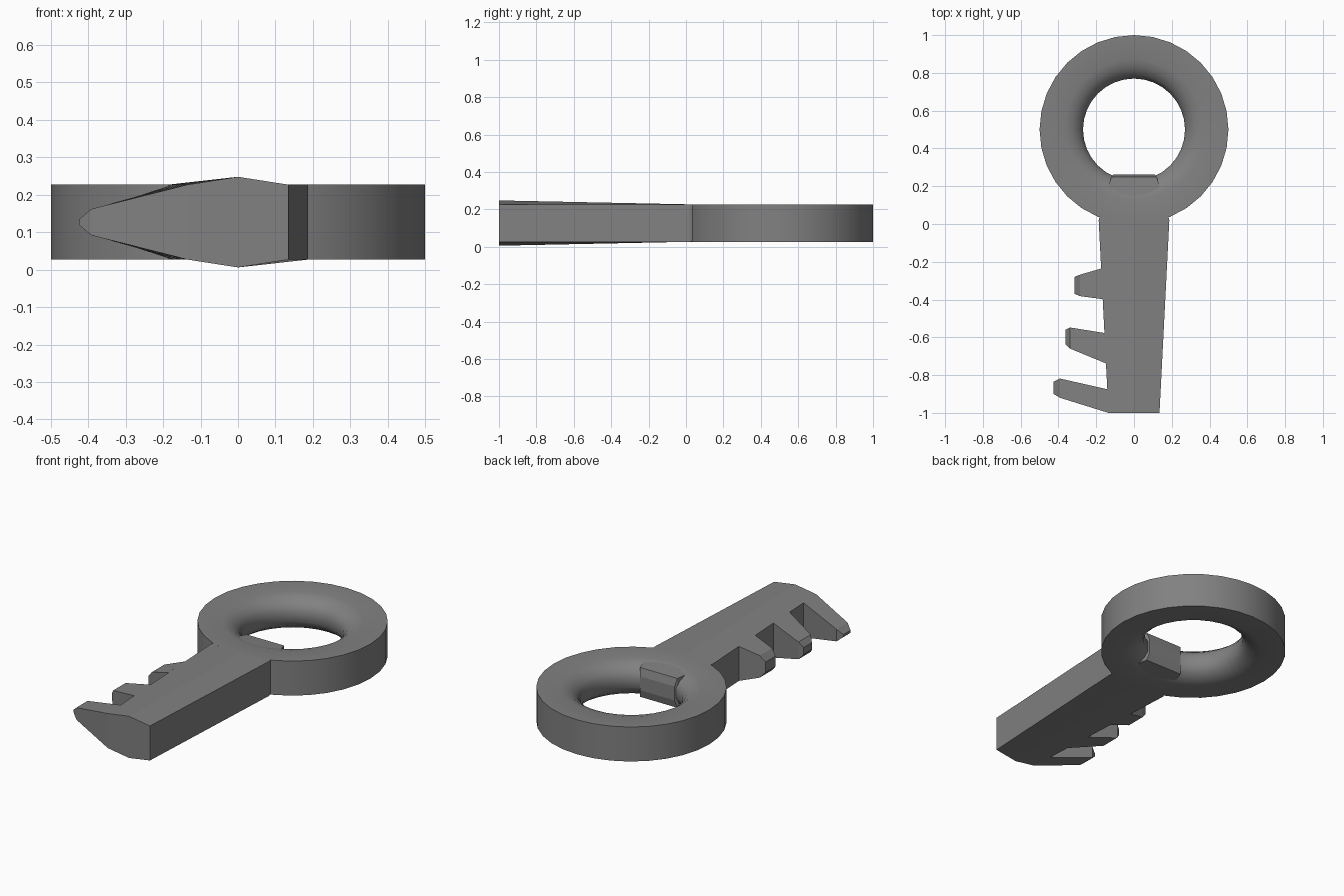
import bpy, bmesh, math

cube = bpy.data.objects.get("Cube")
if cube:
    bpy.data.objects.remove(cube, do_unlink=True)

steel = bpy.data.materials.new("grey steel")
steel.use_nodes = True
GREY = (0.22, 0.22, 0.22, 1)
steel.diffuse_color = GREY
steel.node_tree.nodes["Principled BSDF"].inputs["Base Color"].default_value = GREY

MID, HALF = 0.127, 0.1      # middle height and half thickness


def loft(name, sections, ring=False, smooth=False):
    """Skin a row of equal cross-sections, capped or joined into a ring."""
    bm = bmesh.new()
    rows = [[bm.verts.new(p) for p in s] for s in sections]
    n = len(rows[0])
    pairs = list(zip(rows, rows[1:]))
    if ring:
        pairs.append((rows[-1], rows[0]))
    else:
        bm.faces.new(rows[0])
        bm.faces.new(rows[-1])
    for a, b in pairs:
        for i in range(n):
            j = (i + 1) % n
            bm.faces.new((a[i], a[j], b[j], b[i]))
    bmesh.ops.recalc_face_normals(bm, faces=bm.faces)
    mesh = bpy.data.meshes.new(name)
    bm.to_mesh(mesh)
    bm.free()
    mesh.materials.append(steel)
    obj = bpy.data.objects.new(name, mesh)
    bpy.context.collection.objects.link(obj)
    if smooth:
        bpy.ops.object.select_all(action='DESELECT')
        obj.select_set(True)
        bpy.context.view_layer.objects.active = obj
        bpy.ops.object.shade_smooth_by_angle(angle=math.radians(35))
    return obj


# Ring handle: flat washer with a rounded hole
upper = [(0.5, HALF), (0.37, HALF), (0.325, 0.088), (0.29, 0.062), (0.27, 0.03)]
profile = upper + [(r, -h) for r, h in reversed(upper)]
SEGMENTS = 32
sections = []
for k in range(SEGMENTS):
    a = 2 * math.pi * k / SEGMENTS
    sections.append([(r * math.cos(a), 0.5 + r * math.sin(a), MID + h) for r, h in profile])
loft("ring_handle", sections, ring=True, smooth=True)


# Shaft: tapered bar with a ridge along its middle, ending inside the hole
def bar_section(y, width, edge, ridge):
    return [(-width, y, MID - edge), (0, y, MID - ridge), (width, y, MID - edge),
            (width, y, MID + edge), (0, y, MID + ridge), (-width, y, MID + edge)]


loft("shaft", [bar_section(-1, 0.135, HALF, 0.121),
               bar_section(0.02, 0.187, HALF, HALF),
               bar_section(0.12, 0.16, 0.098, 0.098),
               bar_section(0.25, 0.12, 0.085, 0.085),
               bar_section(0.262, 0.11, 0.04, 0.04)])


# Teeth: wedges thinning toward a bevelled tip
def side_x(y):
    return -(0.135 + 0.051 * (y + 1))


def tooth(name, root, middle, tip):
    rows = [[(side_x(root[0]), root[0], HALF), (side_x(root[1]), root[1], HALF)]]
    for x, front, back, half in (middle, tip):
        rows.append([(x, front, half), (x, back, half)])
    loft(name, [[(x, y, MID + s * h) for s, pts in ((-1, row), (1, row[::-1])) for x, y, h in pts]
                for row in rows])


tooth("front_tooth", (-1, -0.875), (-0.392, -0.92, -0.818, 0.035), (-0.425, -0.9, -0.835, 0.007))
tooth("middle_tooth", (-0.738, -0.577), (-0.338, -0.66, -0.548, 0.05), (-0.363, -0.635, -0.56, 0.02))
tooth("back_tooth", (-0.398, -0.236), (-0.285, -0.382, -0.268, 0.064), (-0.315, -0.37, -0.28, 0.03))
